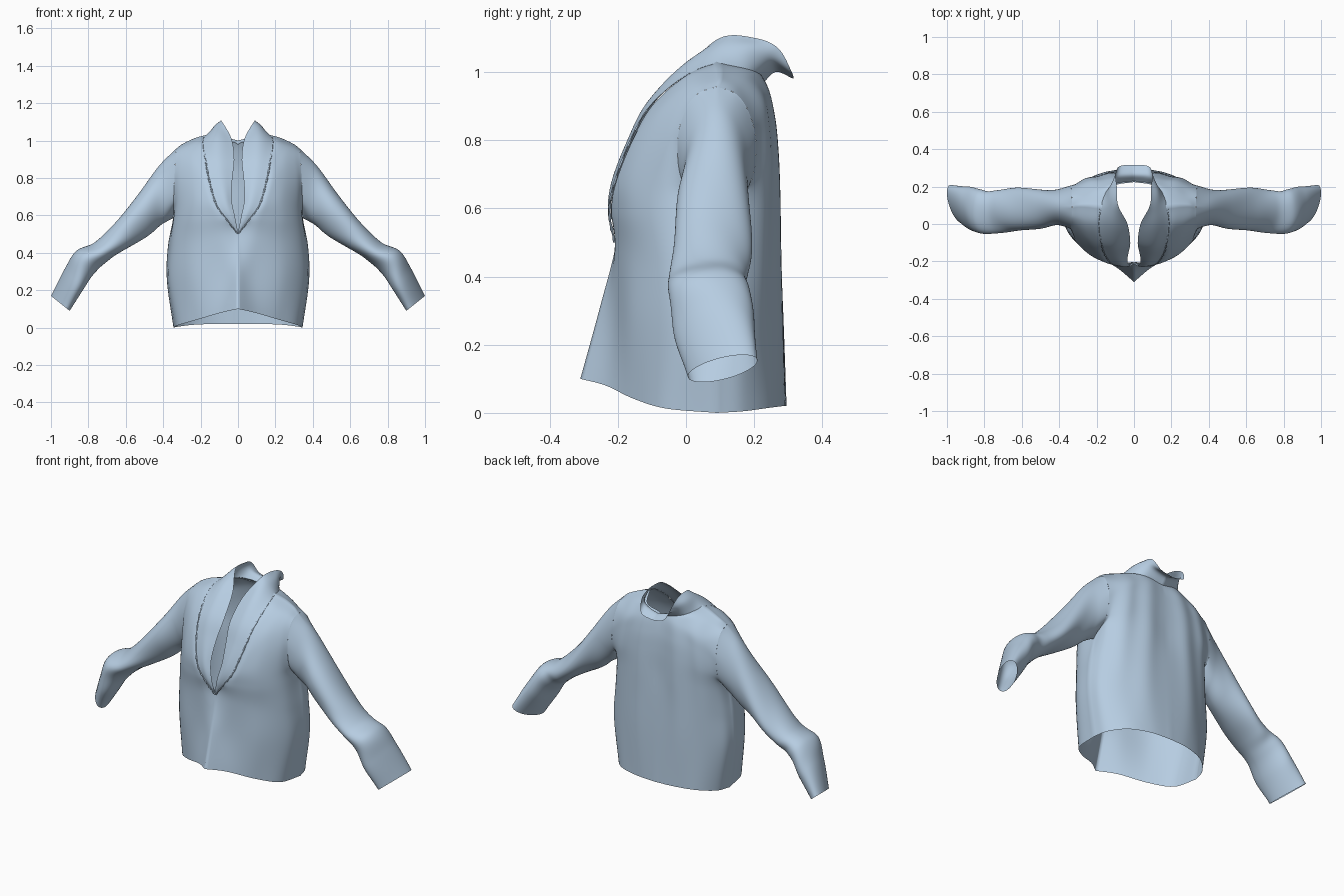
import bpy, bmesh
from math import sin, cos, pi, exp, atan2

cloth = bpy.data.materials.new("blue_cloth")
cloth.diffuse_color = (.47, .61, .76, 1)


def spline(pts, t):
    """Catmull-Rom through equally spaced tuples, t in 0..len-1."""
    n = len(pts) - 1
    i = min(int(t), n - 1)
    f = t - i
    b, c = pts[i], pts[i + 1]
    a = pts[i - 1] if i > 0 else [2 * p - q for p, q in zip(b, c)]
    d = pts[i + 2] if i + 2 <= n else [2 * q - p for p, q in zip(b, c)]
    return [0.5 * (2 * q + (r - p) * f + (2 * p - 5 * q + 4 * r - s) * f * f
            + (3 * q - p - 3 * r + s) * f ** 3) for p, q, r, s in zip(a, b, c, d)]


def triples(row):
    return [row[k:k + 3] for k in range(0, len(row), 3)]


def add_grid(bm, grid, closed=False):
    vs = [[bm.verts.new(p) for p in row] for row in grid]
    w = len(vs[0])
    for i in range(len(vs) - 1):
        for j in range(w if closed else w - 1):
            k = (j + 1) % w
            bm.faces.new((vs[i][j], vs[i][k], vs[i + 1][k], vs[i + 1][j]))


def patch(rows, nu, nv, tweak=None):
    """Smooth surface through rows of control points."""
    rows = [triples(r) for r in rows]
    cols = list(zip(*rows))
    out = []
    for i in range(nv + 1):
        v = (len(rows) - 1) * i / nv
        ctrl = [spline(c, v) for c in cols]
        line = []
        for j in range(nu + 1):
            p = spline(ctrl, (len(ctrl) - 1) * j / nu)
            p[0] = max(p[0], 0)
            if tweak:
                tweak(p, j / nu, v)
            line.append(p)
        out.append(line)
    return out


def finish(name, bm):
    bmesh.ops.remove_doubles(bm, verts=bm.verts, dist=0.0005)
    bmesh.ops.recalc_face_normals(bm, faces=bm.faces)
    me = bpy.data.meshes.new(name)
    bm.to_mesh(me)
    bm.free()
    me.shade_smooth()
    me.materials.append(cloth)
    ob = bpy.data.objects.new(name, me)
    bpy.context.collection.objects.link(ob)
    m = ob.modifiers.new("Mirror", 'MIRROR')
    m.merge_threshold = 0.001
    return ob


# Shirt body: each row runs from the centre / neckline to the side seam / armhole
shoulder = (.17, .09, 1.03, .21, .095, 1.02, .25, .1, 1.005, .3, .1, .98, .33, .09, .957)
front = [
    (0, -.31, .10, .09, -.235, .08, .22, -.155, .042, .32, -.06, .013, .345, .09, 0),
    (0, -.255, .3, .08, -.213, .29, .24, -.155, .27, .355, -.04, .26, .38, .09, .25),
    (0, -.205, .5, .1, -.205, .48, .24, -.152, .46, .345, -.05, .44, .375, .09, .43),
    (.06, -.22, .58, .13, -.212, .59, .25, -.155, .585, .335, -.05, .58, .347, .09, .585),
    (.115, -.21, .66, .16, -.2, .68, .24, -.155, .69, .315, -.075, .69, .345, -.006, .67),
    (.152, -.162, .79, .19, -.152, .8, .25, -.112, .81, .31, -.06, .805, .34, -.025, .79)]
front_top = [
    (.172, -.1, .9, .2, -.09, .9, .25, -.065, .9, .3, -.03, .895, .335, -.005, .88),
    (.18, 0, .99, .215, 0, .985, .26, .01, .97, .3, .025, .955, .333, .033, .935), shoulder]
back = [
    (0, .295, .02, .12, .285, .02, .24, .245, .015, .32, .17, .005, .345, .09, 0),
    (0, .285, .3, .14, .28, .29, .26, .235, .28, .355, .165, .26, .38, .09, .25),
    (0, .275, .5, .14, .275, .49, .26, .235, .47, .345, .165, .45, .375, .09, .43),
    (0, .265, .65, .13, .273, .64, .25, .24, .62, .33, .175, .6, .347, .09, .585),
    (0, .26, .78, .13, .268, .77, .23, .25, .74, .31, .215, .71, .345, .186, .67),
    (0, .25, .88, .12, .258, .87, .21, .245, .85, .29, .22, .82, .34, .205, .79)]
back_top = [
    (0, .225, .98, .1, .235, .96, .19, .23, .93, .27, .21, .9, .335, .185, .88),
    (.11, .2, 1.005, .16, .19, 1.0, .22, .175, .98, .28, .16, .955, .333, .147, .935), shoulder]


def side_seam(p, u, v):
    if u == 1 and v <= 3:
        p[1] = .09


def back_folds(p, u, v):
    side_seam(p, u, v)
    p[1] += .005 * sin(pi * u) * sin(pi * v / 8) * cos(p[0] * 40 + v * .5)


bm = bmesh.new()
front_grid = patch(front + front_top, 28, 64, side_seam)
back_grid = patch(back + back_top, 28, 64, back_folds)
add_grid(bm, front_grid)
add_grid(bm, back_grid)
finish("shirt_body", bm)

# Sleeve starts on the body's armhole edge and eases into rings:
# upper x z, lower x z, front y, back y, tilt
armhole = [r[-1] for r in front_grid[24:]] + [r[-1] for r in back_grid[63:24:-1]]
rings = [(.33, .957, .347, .585, -.025, .205, 0),
         (.42, .865, .41, .548, -.005, .185, 0),
         (.53, .722, .48, .495, -.025, .185, 0),
         (.66, .555, .59, .425, -.04, .19, 0),
         (.765, .455, .69, .36, -.045, .185, .005),
         (.865, .413, .775, .285, -.05, .185, .01),
         (.925, .315, .835, .19, -.03, .195, .035),
         (1.0, .17, .90, .09, .025, .19, .06)]
grid = []
nr = 72
for i in range(nr + 1):
    t = 7 * i / nr
    tx, tz, bx, bz, yf, yb, tilt = spline(rings, t)
    w = min(t / .8, 1)
    w = w * w * (3 - 2 * w)
    ring = []
    for e in armhole:
        a = atan2((.09 - e[1]) / .115, (e[2] - .771) / .186)
        # diagonal drape folds plus a crease at the elbow
        k = 1 + .04 * sin(t / 7 * pi) * sin(3 * a + 2.2 * t)
        k -= .06 * exp(-((t - 4.5) / .3) ** 2) * max(0, -sin(a + .3))
        c, s = cos(a) * k, sin(a) * k
        p = ((tx + bx) / 2 + c * (tx - bx) / 2,
             (yf + yb) / 2 - s * (yb - yf) / 2 + c * tilt,
             (tz + bz) / 2 + c * (tz - bz) / 2)
        ring.append([q + (r - q) * w for q, r in zip(e, p)])
    grid.append(ring)
bm = bmesh.new()
add_grid(bm, grid, closed=True)
finish("sleeve", bm)

# Shawl collar: seam, middle and free edge, from the V point round to the back
collar = [
    (0, -.209, .5, 0, -.212, .505, 0, -.215, .51),
    (.062, -.224, .58, .04, -.229, .59, .018, -.222, .6),
    (.117, -.214, .66, .07, -.218, .68, .035, -.2, .69),
    (.154, -.167, .79, .09, -.172, .8, .03, -.155, .8),
    (.174, -.105, .9, .1, -.115, .91, .02, -.1, .9),
    (.184, -.003, .988, .11, -.01, 1.02, .035, 0, 1.01),
    (.176, .09, 1.024, .125, .085, 1.07, .085, .1, 1.1),
    (.154, .165, 1.006, .13, .175, 1.07, .092, .2, 1.1),
    (.115, .206, .996, .11, .235, 1.045, .098, .27, 1.07),
    (.06, .222, .985, .07, .26, 1.02, .075, .31, 1.0),
    (0, .23, .972, 0, .265, 1.0, 0, .315, .98)]
bm = bmesh.new()
collar_grid = patch(collar, 12, 80)
add_grid(bm, collar_grid)
finish("collar", bm)

# Thin raised stitching where the collar meets the front
grid = []
for i, row in enumerate(collar_grid[:49]):
    x, y, z = row[0]
    r = .004 + .0015 * sin(i * 1.9)
    grid.append([(x + r * cos(a), y + r * sin(a), z + r * sin(a) * .5)
                 for a in (2 * pi * k / 6 for k in range(6))])
bm = bmesh.new()
add_grid(bm, grid, closed=True)
finish("collar_seam", bm)
